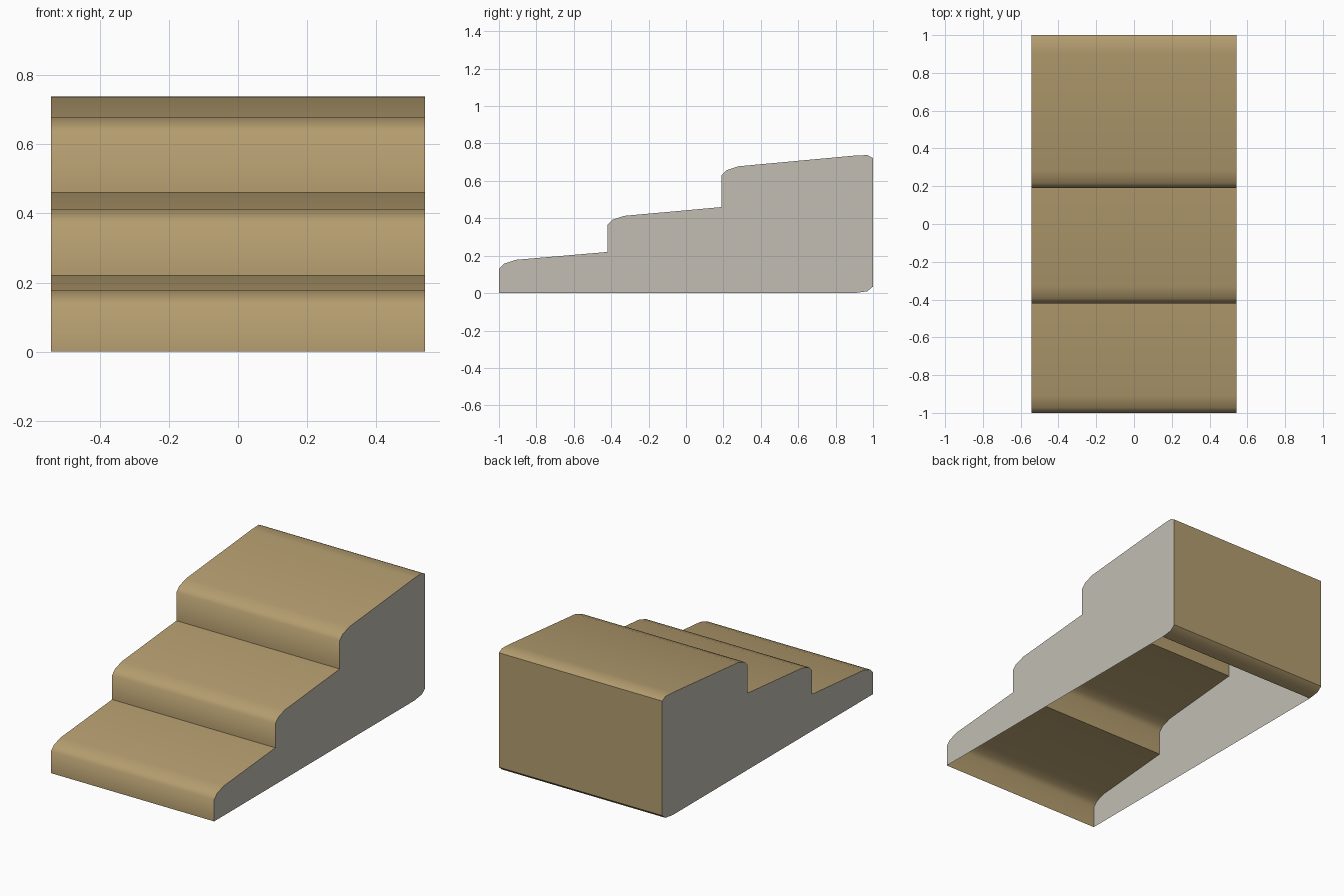
import bpy, bmesh

if "Cube" in bpy.data.objects:
    bpy.data.objects.remove(bpy.data.objects["Cube"])

HALF = 0.542  # half width

def material(name, rgb):
    m = bpy.data.materials.new(name)
    lin = [((c / 255 + 0.055) / 1.055) ** 2.4 for c in rgb]
    m.diffuse_color = (*lin, 1)
    m.use_nodes = True
    m.node_tree.nodes["Principled BSDF"].inputs["Base Color"].default_value = m.diffuse_color
    return m

tan = material("tan_carpet", (180, 157, 111))
grey = material("light_grey_side", (194, 190, 180))

# Side profile (y, z): three sloped treads with rounded noses, then the back
profile = [(-1, 0)]
for y0, z_low, y1, z_end in [(-1, 0.13, -0.42, 0.22),
                             (-0.42, 0.365, 0.19, 0.46)]:
    profile += [(y0, z_low), (y0 + 0.027, z_low + 0.027),
                (y0 + 0.09, z_low + 0.048), (y1, z_end)]
profile += [(0.19, 0.63), (0.217, 0.657), (0.28, 0.678), (0.9, 0.735),
            (0.97, 0.738), (1, 0.722), (1, 0.035), (0.97, 0.01), (0.9, 0)]

# Creases: inner step corners, and both edges of the back panel
creases = {(-0.42, 0.22), (0.19, 0.46), (1, 0.722), (1, 0.035)}

def finish(name, bm, mat):
    mesh = bpy.data.meshes.new(name)
    bm.to_mesh(mesh)
    bm.free()
    mesh.materials.append(mat)
    ob = bpy.data.objects.new(name, mesh)
    bpy.context.collection.objects.link(ob)

# Stepped skin, open underneath
bm = bmesh.new()
rows = [[bm.verts.new((x, y, z)) for x in (-HALF, HALF)] for y, z in profile]
for a, b in zip(rows, rows[1:]):
    bm.faces.new((a[0], a[1], b[1], b[0])).smooth = True
for p, row in zip(profile, rows):
    if p in creases:
        bm.edges.get(row).smooth = False
finish("stepped_treads", bm, tan)

# Flat side panels
for side, name in ((1, "right_side_panel"), (-1, "left_side_panel")):
    bm = bmesh.new()
    pts = profile[::-1] if side > 0 else profile
    bm.faces.new([bm.verts.new((side * HALF, y, z)) for y, z in pts])
    finish(name, bm, grey)
